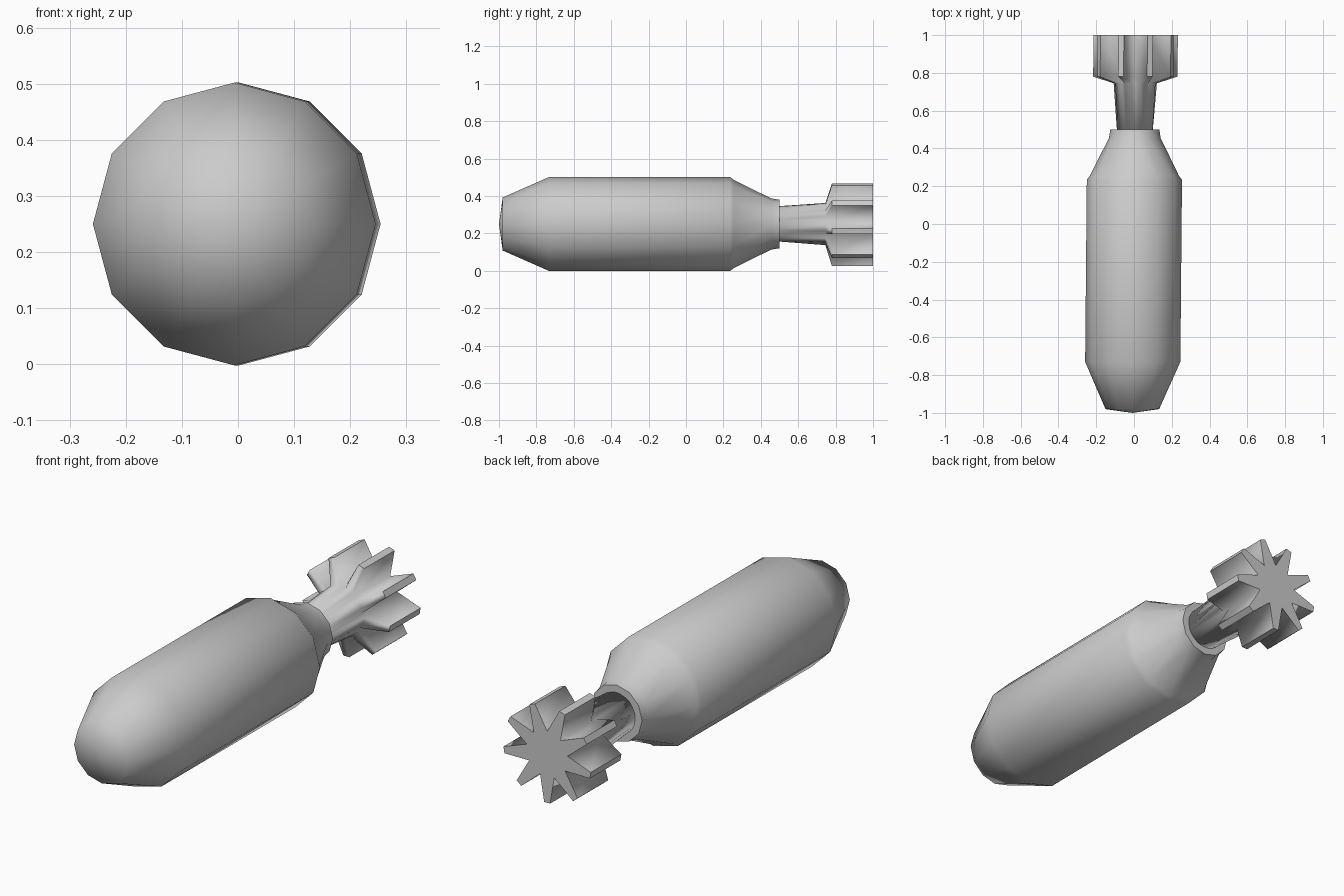
import bpy, bmesh, math

cube = bpy.data.objects.get("Cube")
if cube:
    bpy.data.objects.remove(cube, do_unlink=True)

grey = bpy.data.materials.new("plain grey")
grey.use_nodes = True
COLOUR = (0.6, 0.6, 0.6, 1)
grey.diffuse_color = COLOUR
grey.node_tree.nodes["Principled BSDF"].inputs["Base Color"].default_value = COLOUR

AXIS_Z = 0.25
LEAN = 0.009  # the long axis drifts slightly towards +x at the rear


def loft(name, rings, sharp, nose_y=None):
    """Skin rings of (y, [(radius, angle), ...]); sharp(a, b) picks hard edges."""
    bm = bmesh.new()
    loops = []
    for y, points in rings:
        loops.append([bm.verts.new((r * math.cos(a) + LEAN * y, y, AXIS_Z + r * math.sin(a)))
                      for r, a in points])
    n = len(loops[0])
    for a, b in zip(loops, loops[1:]):
        for i in range(n):
            j = (i + 1) % n
            bm.faces.new((a[i], a[j], b[j], b[i]))
    bm.faces.new(loops[-1])
    if nose_y is None:
        bm.faces.new(loops[0][::-1])
    else:
        tip = bm.verts.new((LEAN * nose_y, nose_y, AXIS_Z))
        for i in range(n):
            bm.faces.new((tip, loops[0][(i + 1) % n], loops[0][i]))
    bmesh.ops.recalc_face_normals(bm, faces=bm.faces)
    where = {v: (k, i) for k, loop in enumerate(loops) for i, v in enumerate(loop)}
    for f in bm.faces:
        f.smooth = True
    for e in bm.edges:
        a, b = (where.get(v) for v in e.verts)
        e.smooth = not (a and b and sharp(a, b))
    mesh = bpy.data.meshes.new(name)
    bm.to_mesh(mesh)
    bm.free()
    obj = bpy.data.objects.new(name, mesh)
    bpy.context.collection.objects.link(obj)
    mesh.materials.append(grey)
    return obj


# Body: twelve-sided shell with a blunt nose and a tapered rear
profile = [(-0.98, 0.142), (-0.73, 0.252), (0.235, 0.252), (0.255, 0.236),
           (0.455, 0.137), (0.5, 0.13)]
body_rings = [(y, [(r, math.radians(30 * i)) for i in range(12)]) for y, r in profile]
rear = len(profile) - 1
loft("body", body_rings, lambda a, b: a[0] == b[0] == rear, nose_y=-1.0)


# Tail: flared stem whose rear end spreads into nine tapered fins
def star(valley_r, tip_r, half_width):
    points = []
    spread = math.atan2(half_width, tip_r)
    for k in range(9):
        mid = math.radians(-90 + 40 * k)
        points += [(valley_r, mid - math.radians(20)),
                   (math.hypot(tip_r, half_width), mid - spread),
                   (math.hypot(tip_r, half_width), mid + spread)]
    return points


tail_rings = [(0.49, star(0.095, 0.093, 0.016)),
              (0.745, star(0.108, 0.113, 0.018)),
              (0.78, star(0.106, 0.224, 0.015)),
              (1.0, star(0.106, 0.224, 0.015))]


def tail_sharp(a, b):
    if a[0] == b[0]:  # back rim, and the front edge of each fin tip
        return a[0] == 3 or (a[0] == 2 and a[1] % 3 and b[1] % 3)
    return min(a[0], b[0]) == 2 and a[1] % 3 != 0  # long fin tip edges


loft("finned_tail", tail_rings, tail_sharp)
